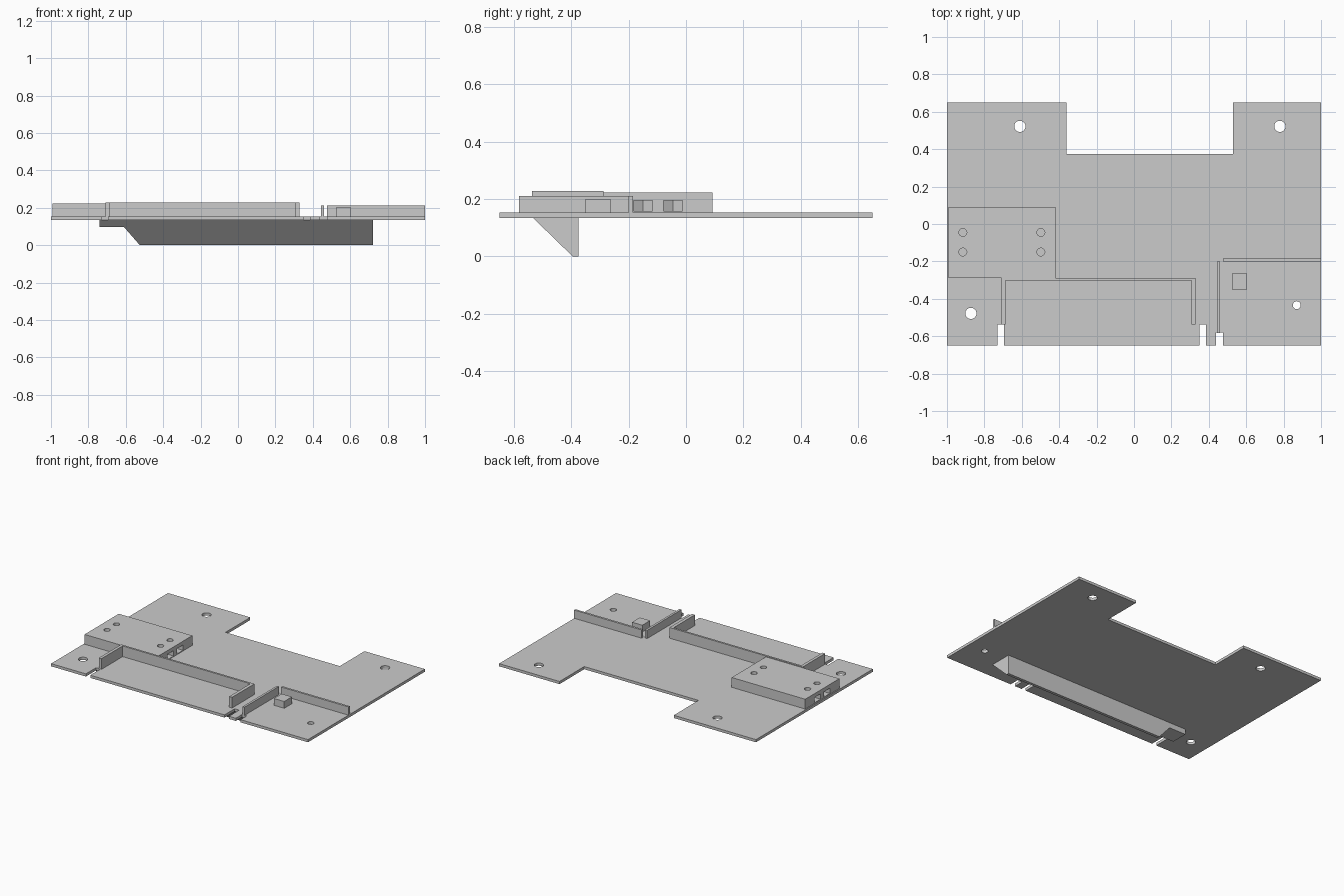
import bpy
import bmesh
import math
from mathutils import Vector

cube = bpy.data.objects.get("Cube")
if cube:
    bpy.data.objects.remove(cube, do_unlink=True)

grey = bpy.data.materials.new("light grey plastic")
grey.use_nodes = True
colour = (0.6, 0.6, 0.6, 1)
grey.diffuse_color = colour
grey.node_tree.nodes["Principled BSDF"].inputs["Base Color"].default_value = colour

BOTTOM, TOP = 0.134, 0.153   # base plate underside and upper face


def prism(name, points, lo, hi, axis="z"):
    """Extrude a flat outline between lo and hi along an axis."""
    place = {"z": lambda a, b, h: (a, b, h),
             "y": lambda a, b, h: (a, h, b),
             "x": lambda a, b, h: (h, a, b)}[axis]
    bm = bmesh.new()
    face = bm.faces.new([bm.verts.new(place(a, b, lo)) for a, b in points])
    new = bmesh.ops.extrude_face_region(bm, geom=[face])["geom"]
    shift = Vector(place(0, 0, hi - lo))
    bmesh.ops.translate(bm, vec=shift,
                        verts=[v for v in new if isinstance(v, bmesh.types.BMVert)])
    bmesh.ops.recalc_face_normals(bm, faces=bm.faces)
    mesh = bpy.data.meshes.new(name)
    bm.to_mesh(mesh)
    bm.free()
    mesh.materials.append(grey)
    obj = bpy.data.objects.new(name, mesh)
    bpy.context.collection.objects.link(obj)
    return obj


def box(name, x0, x1, y0, y1, z0, z1):
    return prism(name, [(x0, y0), (x1, y0), (x1, y1), (x0, y1)], z0, z1)


def circle(x, y, r, n=32):
    return [(x + r * math.cos(math.tau * i / n), y + r * math.sin(math.tau * i / n))
            for i in range(n)]


def cut(target, cutter):
    """Subtract a cutter from the target and discard the cutter."""
    mod = target.modifiers.new("cut", "BOOLEAN")
    mod.operation = "DIFFERENCE"
    mod.solver = "EXACT"
    mod.object = cutter
    bpy.context.view_layer.objects.active = target
    bpy.ops.object.modifier_apply(modifier=mod.name)
    bpy.data.objects.remove(cutter, do_unlink=True)


# Base plate with a rear recess and three front slots
outline = [(-1, -0.65)]
for x0, x1, depth in [(-0.73, -0.695, -0.537), (0.35, 0.385, -0.537), (0.438, 0.475, -0.58)]:
    outline += [(x0, -0.65), (x0, depth), (x1, depth), (x1, -0.65)]
outline += [(1, -0.65), (1, 0.65), (0.53, 0.65), (0.53, 0.375),
            (-0.36, 0.375), (-0.36, 0.65), (-1, 0.65)]
plate = prism("base_plate", outline, BOTTOM, TOP)

# Screw holes through the plate
for x, y, r in [(-0.61, 0.522, 0.03), (0.78, 0.522, 0.03),
                (-0.872, -0.478, 0.03), (0.87, -0.434, 0.021)]:
    cut(plate, prism("hole_cutter", circle(x, y, r), 0, 0.3))

# Mounting block with bolt holes and side slots for hex nuts
X0, X1 = -0.993, -0.42
block = box("mounting_block", X0, X1, -0.288, 0.092, TOP, 0.222)
half, inset = 0.033, 0.078
for y in (-0.045, -0.15):
    for end, inward in ((X0, 1), (X1, -1)):
        centre = end + inward * inset
        flat = centre + inward * half * math.tan(math.pi / 6)
        apex = centre + inward * half / math.cos(math.pi / 6)
        mouth = end - inward * 0.05
        slot = [(mouth, y - half), (flat, y - half), (apex, y),
                (flat, y + half), (mouth, y + half)]
        cut(block, prism("nut_slot_cutter", slot, 0.158, 0.195))
        cut(block, prism("bolt_cutter", circle(centre, y, 0.021), 0.1, 0.3))

# U-shaped retaining wall
prism("retaining_wall", [(-0.708, -0.537), (-0.687, -0.537), (-0.687, -0.302),
                         (0.307, -0.302), (0.307, -0.537), (0.33, -0.537),
                         (0.33, -0.288), (-0.708, -0.288)], TOP, 0.228)

# Walls and stop block of the small bay
box("bay_side_wall", 0.443, 0.459, -0.583, -0.2, TOP, 0.211)
box("bay_back_wall", 0.475, 1, -0.2, -0.185, TOP, 0.211)
box("stop_block", 0.525, 0.605, -0.35, -0.264, TOP, 0.201)

# Wedge-shaped rib under the plate, with one end stepped away
rib = prism("wedge_rib", [(-0.533, BOTTOM), (-0.395, 0), (-0.375, 0), (-0.375, BOTTOM)],
            -0.74, 0.723, "x")
cut(rib, prism("rib_end_cutter", [(-0.9, -0.1), (-0.436, -0.1), (-0.525, 0),
                                  (-0.61, 0.097), (-0.9, 0.097)], -1, 0, "y"))
